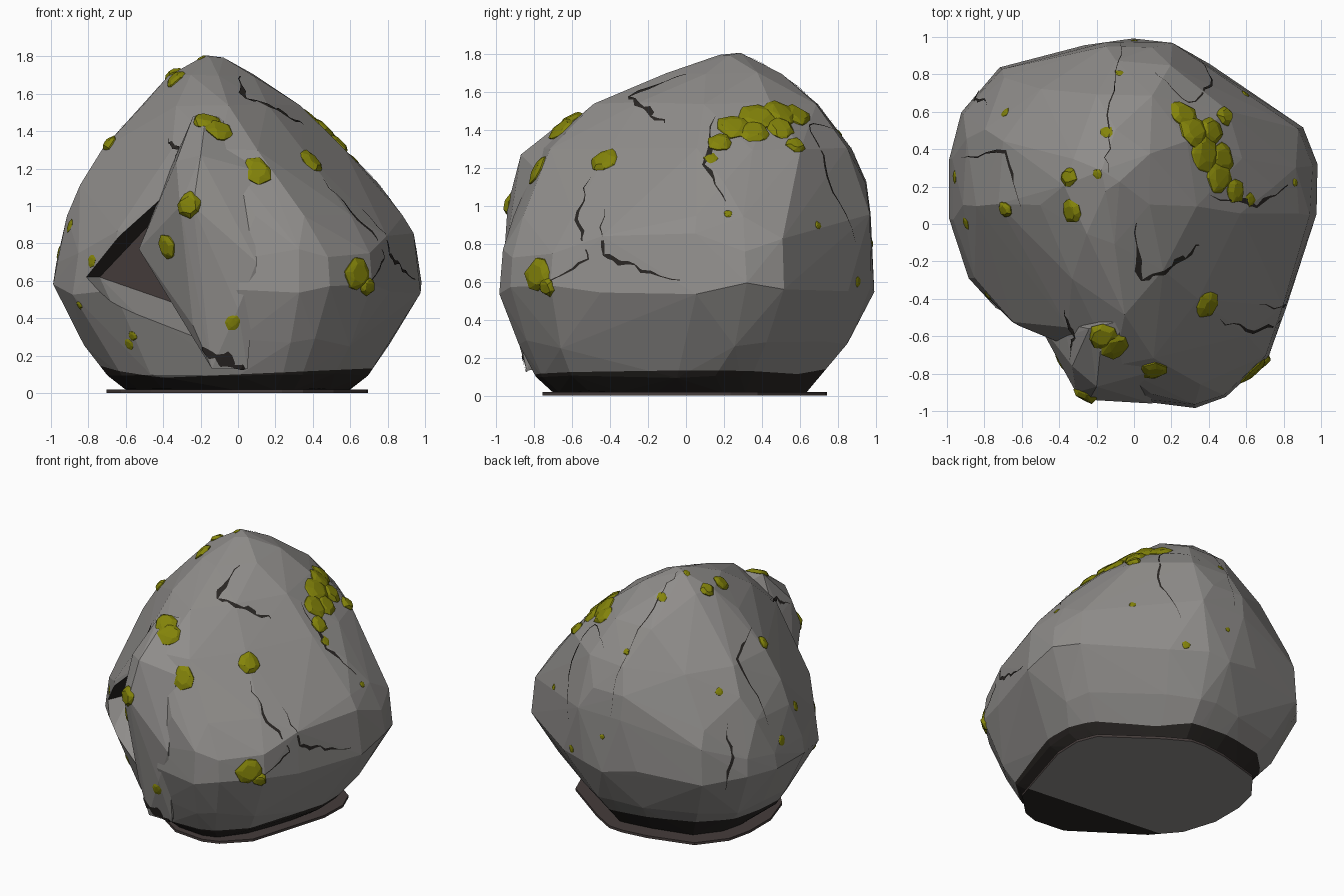
import bpy, bmesh, random
from math import sin, cos, pi
from mathutils import Vector
from mathutils.bvhtree import BVHTree

random.seed(4)
old = bpy.data.objects.get("Cube")
if old:
    bpy.data.objects.remove(old)


def material(name, rgb):
    mat = bpy.data.materials.new(name)
    mat.use_nodes = True
    mat.diffuse_color = (*rgb, 1)
    shader = next(n for n in mat.node_tree.nodes if n.type == 'BSDF_PRINCIPLED')
    shader.inputs["Base Color"].default_value = (*rgb, 1)
    shader.inputs["Roughness"].default_value = 1
    return mat


PALETTE = [
    material("grey stone", (.28, .27, .26)),
    material("dark damp stone", (.022, .019, .017)),
    material("brown earth", (.06, .046, .044)),
    material("olive moss", (.23, .23, .003)),
]
STONE, DARK, EARTH, MOSS = range(len(PALETTE))


def make_object(name, bm):
    mesh = bpy.data.meshes.new(name)
    bm.to_mesh(mesh)
    bm.free()
    for mat in PALETTE:
        mesh.materials.append(mat)
    obj = bpy.data.objects.new(name, mesh)
    bpy.context.collection.objects.link(obj)
    return obj


def hull(points, jitter=0):
    """Convex lump wrapped around a cloud of points."""
    bm = bmesh.new()
    for p in points:
        shake = Vector(random.uniform(-jitter, jitter) for _ in range(3))
        bm.verts.new(Vector(p) + shake)
    bmesh.ops.convex_hull(bm, input=bm.verts)
    loose = [v for v in bm.verts if not v.link_faces]
    bmesh.ops.delete(bm, geom=loose, context='VERTS')
    bmesh.ops.recalc_face_normals(bm, faces=bm.faces)
    return bm


def cut(bm, point, normal):
    geom = bm.verts[:] + bm.edges[:] + bm.faces[:]
    bmesh.ops.bisect_plane(bm, geom=geom, plane_co=point, plane_no=normal)


def paint(bm, rule):
    for face in bm.faces:
        face.material_index = rule(face.calc_center_median(), face.normal)


# Tilted damp lines: (height at the middle, slope in x, slope in y)
DAMP_LINES = [(.1, .045, 0), (.09, -.08, .08)]


def damp_foot(bm):
    """Dark band round the foot of a rock, below either damp line."""
    for h, sx, sy in DAMP_LINES:
        cut(bm, (0, 0, h), (-sx, -sy, 1))
    paint(bm, lambda c, n: DARK if any(c.z < h + sx * c.x + sy * c.y
                                       for h, sx, sy in DAMP_LINES) else STONE)


# Plan outline of the widest part of the rock
OUTLINE = [(0, .99), (.16, .98), (.4, .85), (.9, .51), (.98, .32), (.97, .05),
           (.89, -.19), (.81, -.45), (.72, -.72), (.49, -.93), (.33, -.98),
           (0, -.95), (-.37, -.68), (-.66, -.53), (-.88, -.29), (-.99, .03),
           (-.99, .35), (-.93, .59), (-.72, .84), (-.26, .96)]


def ring(z, sx, sy, shift=0, wobble=0):
    return [(x * sx, y * sy + shift, z + random.uniform(-wobble, wobble))
            for x, y in OUTLINE]


def level(z, plan):
    return [(x, y, z) for x, y in plan]


# Main boulder: undercut foot, wide waist and smaller crown
cloud = ring(.02, .61, .68, -.03) + ring(.1, .71, .73, -.08)
cloud += ring(.28, .83, .88, -.02, .03) + ring(.56, 1, 1, 0, .04)
cloud += ring(.78, .975, .985, 0, .09)
cloud += level(.95, [(-.15, .97), (.2, .97), (.86, .3), (.88, .05), (.6, -.6),
                     (.1, -.91), (.35, -.86), (-.92, .1), (-.9, .45), (-.7, .78)])
cloud += level(1.12, [(-.15, .95), (.1, .95), (.75, .2), (-.84, .1), (-.8, .5)])
cloud += level(1.3, [(-.72, .1), (-.7, .45), (-.5, .72), (-.1, .88), (.2, .85),
                     (.5, .6), (.58, .35), (.57, .05), (.34, -.4), (.1, -.72),
                     (-.1, -.75), (-.36, -.55)])
cloud += level(1.54, [(-.5, .1), (-.45, .4), (-.2, .7), (.1, .68), (.28, .45),
                      (.34, .1), (.15, -.25), (-.05, -.48), (-.33, -.3)])
cloud += level(1.7, [(-.37, .2), (-.33, .35), (-.1, .5), (.08, .38), (.09, .1),
                     (-.1, -.1), (-.25, -.06)])
cloud += level(1.8, [(-.15, .17), (-.17, .28), (-.08, .22)])
bm = hull(cloud, .007)
damp_foot(bm)
main = make_object("main_boulder", bm)

# Cave hollow: dark roof, earthy back wall, stone floor
bm = hull([(-.33, -1, 1.2), (-.98, -.75, .62), (-.24, -1.1, .12), (-.58, -.95, .27),
           (-.38, -.38, 1), (-.74, -.2, .62), (-.25, -.4, .45)])
paint(bm, lambda c, n: DARK if n.z > .2 else STONE if n.z < -.2 else EARTH)
cutter = make_object("cave_cutter", bm)
cutter.hide_render = True
boolean = main.modifiers.new("cave", 'BOOLEAN')
boolean.operation = 'DIFFERENCE'
boolean.solver = 'EXACT'
boolean.object = cutter
bpy.context.view_layer.objects.active = main
bpy.ops.object.modifier_apply(modifier=boolean.name)
bpy.data.objects.remove(cutter)

# Front boulder leaning on the main one, beside the cave
bm = hull([(-.31, -.9, 1), (-.24, -.94, 1), (-.33, -.76, 1.24), (-.36, -.6, 1.2),
           (-.24, -.56, 1.48), (0, -.5, 1.48), (-.18, -.68, 1.42), (-.2, -.87, 1.27),
           (.06, -.8, 1.2), (-.53, -.5, .77), (-.37, -.72, .74), (-.36, -.5, 1.09),
           (-.24, -.82, .36), (-.14, -.84, .13), (.05, -.84, .13), (0, -.93, .45),
           (.1, -.96, .7), (-.1, -.5, .2), (0, -.4, 1.3), (-.2, -.4, .5)])
damp_foot(bm)
front = make_object("front_boulder", bm)

# Thin slab of earth under the rock
bm = hull([(x * .71, y * .76 - .01, z) for x, y in OUTLINE for z in (0, .018)])
cut(bm, (0, -.4, 0), (.1, 1, 0))
paint(bm, lambda c, n: EARTH if n.z > -.5 else DARK if c.y + .1 * c.x < -.4 else STONE)
make_object("ground_slab", bm)

# Surface finder for the details that lie on the rock
bm = bmesh.new()
for obj in (main, front):
    bm.from_mesh(obj.data)
surface = BVHTree.FromBMesh(bm)
bm.free()


def moss_patch(name, x, y, z, r):
    """Low faceted cushion that follows the rock face."""
    spot, normal, _, _ = surface.find_nearest(Vector((x, y, z)))
    side = normal.orthogonal().normalized()
    other = normal.cross(side)
    height = .022 if r > .045 else .006
    points = []
    for reach, lift in ((1, -.5), (.95, .35), (.55, 1)):
        for k in range(7):
            a = 2 * pi * k / 7 + random.uniform(-.3, .3)
            d = r * reach * random.uniform(.8, 1.1)
            flat = spot + (side * cos(a) + other * sin(a)) * d
            hit, n, _, _ = surface.find_nearest(flat)
            points.append(hit + n * height * lift)
    bm = hull(points)
    paint(bm, lambda c, n: MOSS)
    make_object(name, bm)


PATCHES = [
    (-.33, .07, 1.67, .07), (-.35, .25, 1.7, .06), (-.19, .27, 1.78, .03),
    (-.17, -.6, 1.46, .09), (-.09, -.66, 1.42, .09),
    (.1, -.77, 1.18, .085), (.37, -.42, 1.21, .085), (.6, -.74, .63, .095),
    (.68, -.72, .58, .06), (-.26, -.92, 1, .085), (-.37, -.73, .78, .08),
    (-.68, .08, 1.33, .05), (-.91, 0, .9, .04), (-.8, -.4, .71, .035),
    (.06, -.93, .54, .025), (-.03, -.9, .38, .045), (-.57, -.5, .3, .03),
    (-.64, -.5, .23, .035), (-.88, -.3, .45, .025),
    (.28, .6, 1.5, .09), (.33, .5, 1.5, .11), (.42, .5, 1.42, .09),
    (.4, .38, 1.48, .11), (.48, .36, 1.4, .09), (.47, .25, 1.43, .1),
    (.55, .18, 1.34, .07), (.5, .58, 1.33, .06), (.62, .13, 1.25, .04),
    (-.15, .5, 1.7, .04), (-.73, .63, 1.2, .03), (-.08, .83, 1.4, .025),
    (-.97, .25, .75, .04), (.85, .22, .95, .025), (.3, .9, .6, .03),
    (.6, .7, .9, .025), (0, .97, .8, .02)]
for i, patch in enumerate(PATCHES):
    moss_patch(f"moss_patch_{i + 1}", *patch)


def crack(name, path, width):
    """Thin jagged dark sliver laid along the rock."""
    path = [Vector(p) for p in path]
    track = [a.lerp(b, t / 5) for a, b in zip(path, path[1:]) for t in range(5)] + path[-1:]
    bm = bmesh.new()
    rows = []
    for i, p in enumerate(track):
        p = p + Vector(random.uniform(-.015, .015) for _ in range(3))
        spot, normal, _, _ = surface.find_nearest(p)
        along = track[min(i + 1, len(track) - 1)] - track[max(i - 1, 0)]
        half = normal.cross(along).normalized() * width * random.uniform(.2, 1)
        half *= .15 + sin(pi * i / (len(track) - 1))
        rows.append([bm.verts.new(spot + s * half + normal * .005) for s in (1, -1)])
    for (a, b), (c, d) in zip(rows, rows[1:]):
        bm.faces.new((a, b, d, c))
    paint(bm, lambda c, n: DARK)
    make_object(name, bm)


CRACKS = {
    "back_crack": ([(-.05, .98, .95), (-.1, .85, 1.4), (-.14, .5, 1.7), (-.15, .25, 1.8)], .005),
    "back_left_crack": ([(.35, .9, .8), (.42, .75, 1.15), (.3, .65, 1.45), (.1, .85, 1.4)], .008),
    "left_crack": ([(.4, .15, 1.45), (.62, .1, 1.18), (.78, .2, 1)], .014),
    "lower_left_crack": ([(.68, -.45, 1), (.85, -.45, .75), (.9, -.3, .68), (.97, -.05, .6)], .014),
    "front_crack": ([(.42, -.48, 1.1), (.6, -.55, .9), (.78, -.5, .72), (.68, -.75, .56)], .01),
    "crown_crack": ([(0, 0, 1.7), (.03, -.3, 1.55), (.2, -.2, 1.48), (.36, -.1, 1.43)], .024),
    "right_crack": ([(-.95, .35, .9), (-.68, .38, 1.35), (-.6, .1, 1.42)], .011),
    "shoulder_crack": ([(-.36, -.45, 1.35), (-.33, -.6, 1.3), (-.34, -.72, 1.22)], .015),
    "far_corner_crack": ([(-.85, .68, 1), (-.86, .68, .75), (-.84, .72, .5)], .012),
    "foot_crack": ([(-.2, -.85, .24), (-.08, -.85, .18), (.04, -.85, .12)], .045),
}
for name, (path, width) in CRACKS.items():
    crack(name, path, width)
